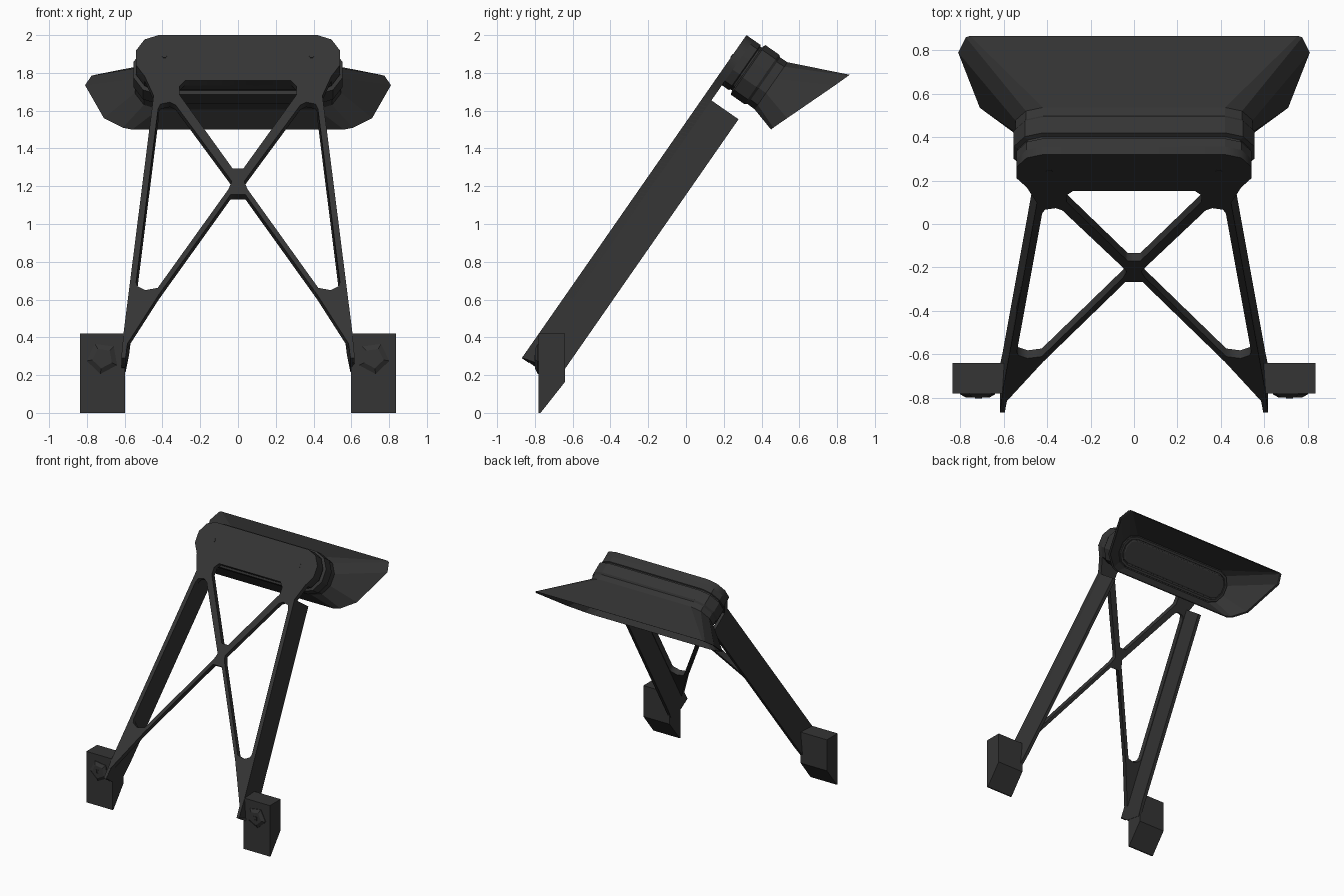
import bpy, bmesh
from math import sin, cos, radians, tau
from mathutils import Vector

if "Cube" in bpy.data.objects:
    bpy.data.objects.remove(bpy.data.objects["Cube"])

dark = bpy.data.materials.new("dark_grey")
dark.diffuse_color = (0.035, 0.035, 0.035, 1)
dark.use_nodes = True
dark.node_tree.nodes["Principled BSDF"].inputs["Base Color"].default_value = dark.diffuse_color

# Slanted frame: v runs up along the slope, w runs back into the depth
S, C = 0.821, 0.571
def P(x, v, w):
    return Vector((x, 0.32 + C * v + S * w, 2.0 + S * v - C * w))

def finish(name, bm):
    bmesh.ops.remove_doubles(bm, verts=bm.verts, dist=1e-4)
    bmesh.ops.recalc_face_normals(bm, faces=bm.faces)
    me = bpy.data.meshes.new(name)
    bm.to_mesh(me)
    bm.free()
    me.materials.append(dark)
    ob = bpy.data.objects.new(name, me)
    bpy.context.collection.objects.link(ob)
    return ob

def loft(name, rings):
    bm = bmesh.new()
    loops = [[bm.verts.new(p) for p in r] for r in rings]
    n = len(loops[0])
    for a, b in zip(loops, loops[1:]):
        for i in range(n):
            j = (i + 1) % n
            bm.faces.new((a[i], a[j], b[j], b[i]))
    bm.faces.new(loops[0])
    bm.faces.new(loops[-1])
    return finish(name, bm)

def mirror_half(half):
    return half + [(-p[0], *p[1:]) for p in reversed(half)]

# Low-poly rounded bar outline in (x, v), grown by g
def bar(g=0.0):
    half = []
    for a in (90, 54, 18, -18, -54, -90):
        a = radians(a)
        half.append((0.42 + (0.127 + g) * cos(a), -0.146 + (0.146 + g) * sin(a)))
    return half

def bar_ring(g, w):
    return [P(x, v, w) for x, v in mirror_half(bar(g))]

def zv(pts):  # front-view heights to slope distances
    return [(x, (z - 2.0) / S) for x, z in pts]

# Front frame: head plate, leg fronts and cross brace, cut by three openings
outer = mirror_half(bar()[:5] + zv([
    (0.447, 1.68), (0.605, 0.43), (0.618, 0.29), (0.595, 0.29),
    (0.59, 0.36), (0.42, 0.625), (0.04, 1.155)]))
top_hole = mirror_half(zv([(0.28, 1.76), (0.31, 1.73), (0.31, 1.685),
                           (0.04, 1.31), (0.03, 1.295)]))
side_hole = zv([(0.033, 1.225), (0.05, 1.25), (0.33, 1.63), (0.36, 1.645),
                (0.41, 1.635), (0.423, 1.61), (0.54, 0.69), (0.532, 0.67),
                (0.49, 0.65), (0.425, 0.662), (0.05, 1.185)])
cu = bpy.data.curves.new("frame_profile", 'CURVE')
cu.dimensions, cu.fill_mode = '2D', 'BOTH'
DEPTH = 0.045
cu.extrude = DEPTH / 2
for pts in (outer, top_hole, side_hole, [(-x, v) for x, v in side_hole]):
    s = cu.splines.new('POLY')
    s.points.add(len(pts) - 1)
    s.use_cyclic_u = True
    for p, (x, v) in zip(s.points, pts):
        p.co = (x, v, 0, 1)
tmp = bpy.data.objects.new("frame_profile", cu)
bpy.context.collection.objects.link(tmp)
me = bpy.data.meshes.new_from_object(
    tmp.evaluated_get(bpy.context.evaluated_depsgraph_get()))
bpy.data.objects.remove(tmp)
bm = bmesh.new()
bm.from_mesh(me)
for vert in bm.verts:
    vert.co = P(vert.co.x, vert.co.y, DEPTH / 2 - vert.co.z)
finish("front_frame", bm)

# Lamp body: bar behind the plate, a groove and a wider collar
loft("lamp_body", [bar_ring(0, DEPTH), bar_ring(0, 0.09), bar_ring(-0.008, 0.095),
                   bar_ring(-0.008, 0.105), bar_ring(0.014, 0.112),
                   bar_ring(0.014, 0.20), bar_ring(0.004, 0.215), bar_ring(0.004, 0.25)])

# Flared hood: wide tilted rim, hollow inside
rim = [Vector(p) for p in mirror_half([
    (0.755, 0.866, 1.79), (0.775, 0.86, 1.785), (0.81, 0.79, 1.735),
    (0.71, 0.535, 1.56), (0.61, 0.462, 1.51), (0.56, 0.45, 1.50)])]
mid = sum(rim, Vector()) / len(rim)
rim_in = [mid + (p - mid) * 0.975 for p in rim]
loft("hood", [bar_ring(0.004, 0.20), bar_ring(0.006, 0.26), rim, rim_in,
              bar_ring(-0.012, 0.285)])

# Lens and its border
loft("lens_border", [bar_ring(-0.02, 0.27), bar_ring(-0.02, 0.30),
                     bar_ring(-0.04, 0.30), bar_ring(-0.04, 0.288)])
loft("lens", [bar_ring(-0.05, 0.28), bar_ring(-0.05, 0.298), bar_ring(-0.058, 0.303)])

for side, sx in (("left", -1), ("right", 1)):
    # Deep thin leg plate, bent near the foot
    sections = [(0.42, 0.447, 1.68, 1.68), (0.577, 0.605, 0.43, 0.43)]
    rings = []
    for xi, xo, zf, zb in sections:
        v = (zf - 2) / S
        rings.append([P(sx * x, v, w) for x, w in
                      ((xi, 0.001), (xo, 0.001), (xo, 0.09), (xo, 0.22), (xi, 0.22), (xi, 0.09))])
    rings.append([P(sx * x, v, w) for x, v, w in
                  ((0.595, -2.08, 0.001), (0.618, -2.08, 0.001), (0.618, -2.08, 0.09),
                   (0.618, -2.02, 0.22), (0.595, -2.02, 0.22), (0.595, -2.08, 0.09))])
    loft(side + "_leg", rings)

    # Mounting block with a slanted underside
    prof = [(-0.78, 0.0), (-0.78, 0.42), (-0.64, 0.42), (-0.64, 0.165), (-0.77, 0.0)]
    loft(side + "_foot_block", [[Vector((sx * x, y, z)) for y, z in prof]
                                for x in (0.597, 0.837)])

    # Five-sided bolt with a square socket
    def ngon(n, r, y, turn):
        return [Vector((sx * 0.717 + r * cos(turn + tau * i / n), y,
                        0.29 + r * sin(turn + tau * i / n))) for i in range(n)]
    t = radians(190 if sx < 0 else -10)
    loft(side + "_bolt", [ngon(5, 0.085, -0.77, t), ngon(5, 0.085, -0.785, t),
                          ngon(5, 0.055, -0.80, t)])
    loft(side + "_bolt_socket", [ngon(4, 0.022, -0.79, 0.8), ngon(4, 0.022, -0.803, 0.8),
                                 ngon(4, 0.015, -0.803, 0.8), ngon(4, 0.015, -0.795, 0.8)])

    # Small screw on the head plate
    loft(side + "_plate_screw", [
        [P(sx * 0.39 + 0.015 * cos(tau * i / 6), -0.134 + 0.015 * sin(tau * i / 6), w)
         for i in range(6)] for w in (0.01, -0.003)])
